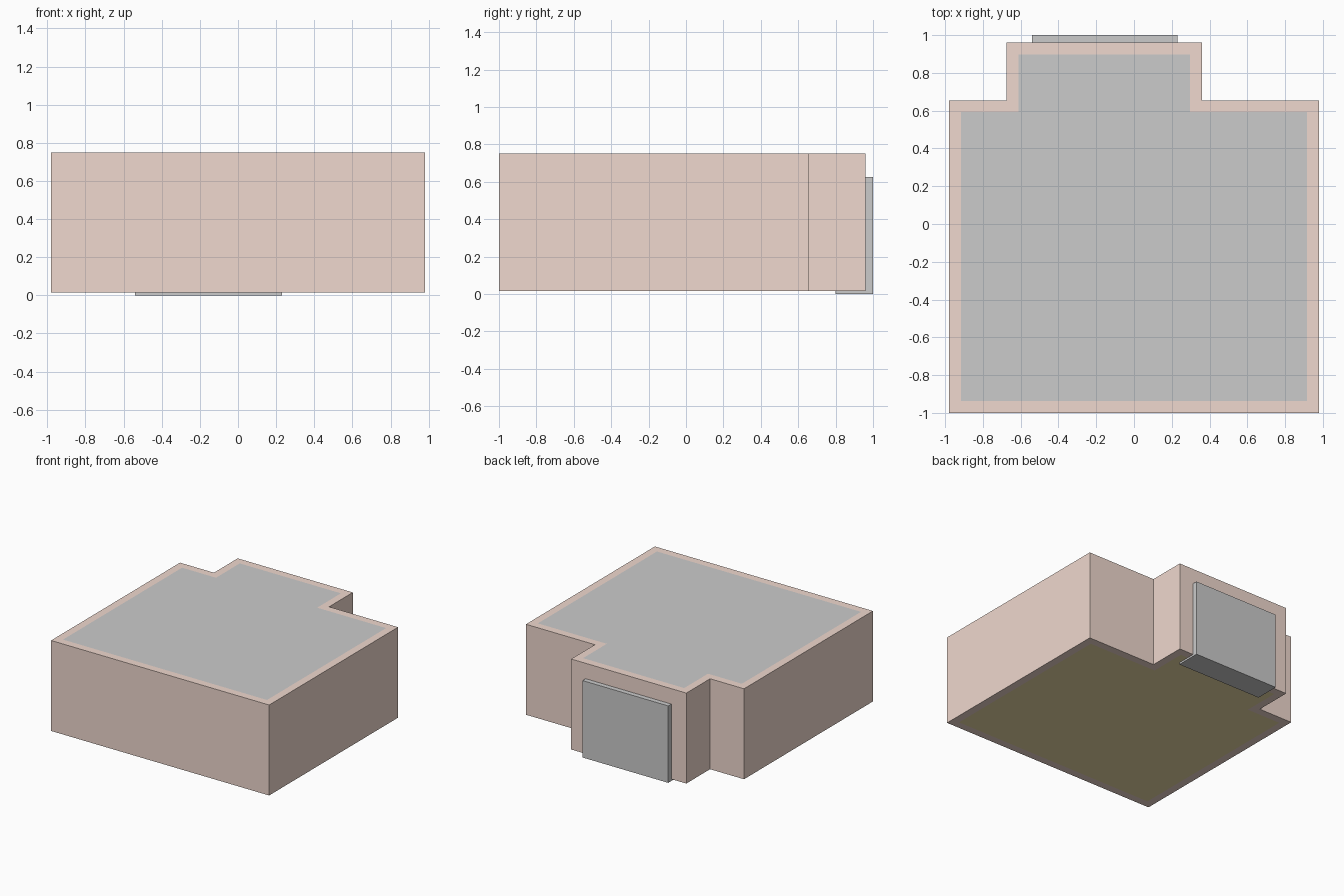
import bpy
import bmesh

if "Cube" in bpy.data.objects:
    bpy.data.objects.remove(bpy.data.objects["Cube"])

BASE, TOP = 0.015, 0.75   # wall height range
T = 0.063                 # wall thickness


def outline(inset):
    """Room footprint with a rear alcove, shrunk inward by inset."""
    i = inset
    return [(-0.98 + i, -1 + i), (0.98 - i, -1 + i), (0.98 - i, 0.655 - i),
            (0.36 - i, 0.655 - i), (0.36 - i, 0.96 - i), (-0.675 + i, 0.96 - i),
            (-0.675 + i, 0.655 - i), (-0.98 + i, 0.655 - i)]


def material(name, colour):
    mat = bpy.data.materials.new(name)
    mat.diffuse_color = (*colour, 1)
    mat.use_nodes = True
    mat.node_tree.nodes["Principled BSDF"].inputs["Base Color"].default_value = mat.diffuse_color
    return mat


def finish(name, bm, mat=None):
    mesh = bpy.data.meshes.new(name)
    bm.to_mesh(mesh)
    bm.free()
    obj = bpy.data.objects.new(name, mesh)
    bpy.context.collection.objects.link(obj)
    if mat:
        mesh.materials.append(mat)
    return obj


def slab(name, z, up, mat=None):
    """Flat sheet filling the inside of the walls."""
    bm = bmesh.new()
    pts = outline(T)
    if not up:
        pts.reverse()
    bm.faces.new([bm.verts.new((x, y, z)) for x, y in pts])
    finish(name, bm, mat)


# Walls: closed ring following the footprint
bm = bmesh.new()
rings = [[bm.verts.new((x, y, z)) for x, y in outline(i)]
         for i, z in ((0, BASE), (0, TOP), (T, TOP), (T, BASE))]
for r in range(4):
    a, b = rings[r], rings[(r + 1) % 4]
    for k in range(len(a)):
        n = (k + 1) % len(a)
        bm.faces.new((a[k], a[n], b[n], b[k]))
bmesh.ops.recalc_face_normals(bm, faces=bm.faces)
finish("walls", bm, material("wall_paint", (0.87, 0.69, 0.62)))

# Floor and ceiling, flush with the wall ends
slab("floor", BASE, False, material("floor_olive", (0.86, 0.72, 0.40)))
slab("ceiling", TOP, True)

# Door block, set through the alcove's rear wall
bm = bmesh.new()
bmesh.ops.create_cube(bm, size=1)
bmesh.ops.scale(bm, vec=(0.77, 0.20, 0.625), verts=bm.verts)
bmesh.ops.translate(bm, vec=(-0.155, 0.90, 0.3125), verts=bm.verts)
finish("door", bm)
